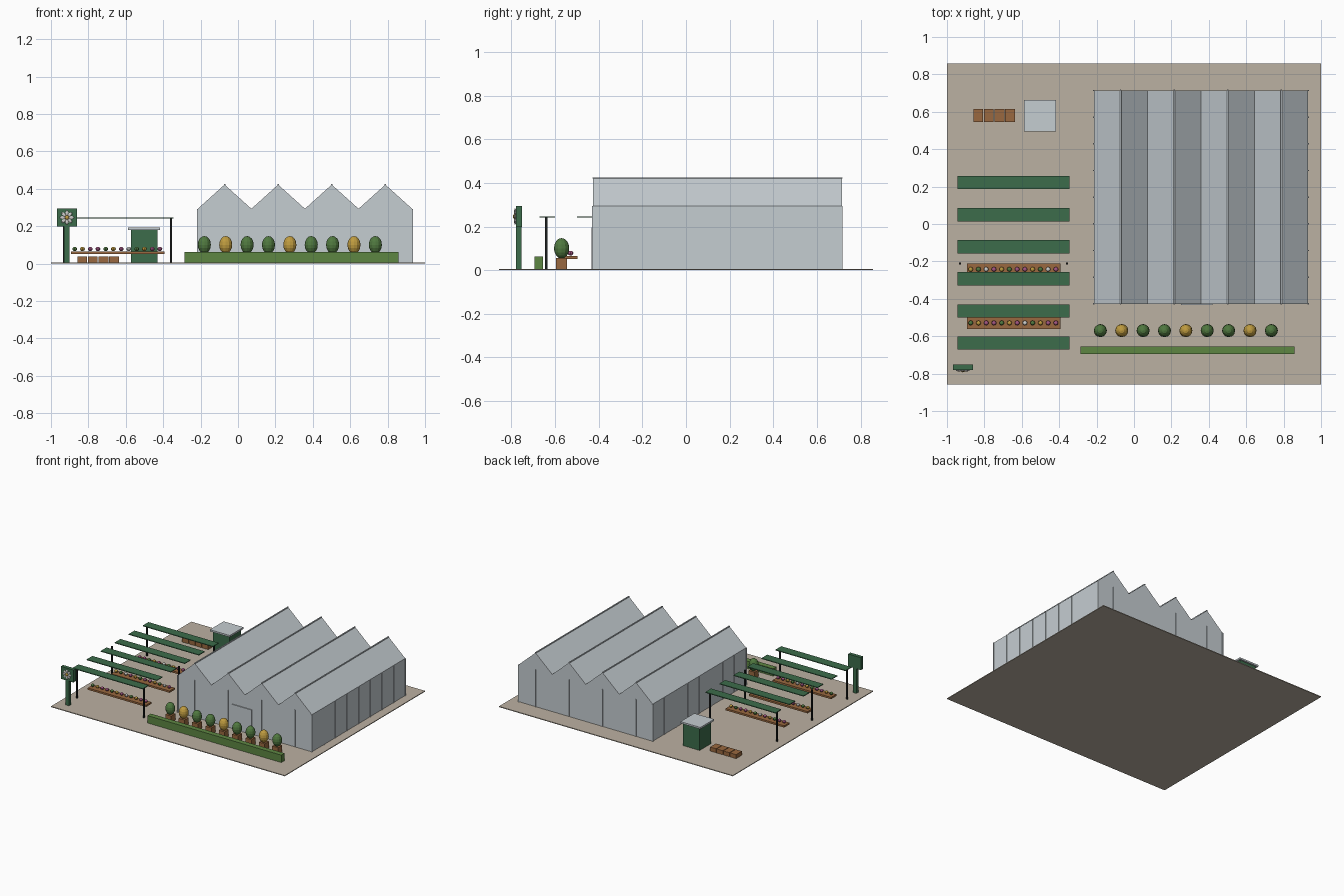
import bpy, bmesh, math
from mathutils import Matrix, Vector

if "Cube" in bpy.data.objects:
    bpy.data.objects.remove(bpy.data.objects["Cube"], do_unlink=True)


def material(name, r, g, b):
    m = bpy.data.materials.new(name)
    m.use_nodes = True
    m.diffuse_color = (r, g, b, 1)
    m.node_tree.nodes["Principled BSDF"].inputs["Base Color"].default_value = (r, g, b, 1)
    return m


PAVING = material("paving", 0.50, 0.44, 0.36)
GLASS = material("pale glass", 0.56, 0.61, 0.64)
GREEN = material("dark green paint", 0.045, 0.15, 0.07)
HEDGE = material("hedge green", 0.11, 0.24, 0.055)
LEAF = material("leaf green", 0.08, 0.19, 0.05)
GOLD = material("golden foliage", 0.52, 0.33, 0.05)
WOOD = material("brown wood", 0.32, 0.14, 0.05)
BLACK = material("black metal", 0.012, 0.014, 0.014)
PINK = material("pink blossom", 0.36, 0.09, 0.22)
WHITE = material("pale petal", 0.62, 0.62, 0.60)


def finish(name, bm, mat):
    bmesh.ops.recalc_face_normals(bm, faces=bm.faces)
    me = bpy.data.meshes.new(name)
    bm.to_mesh(me)
    bm.free()
    me.materials.append(mat)
    ob = bpy.data.objects.new(name, me)
    bpy.context.scene.collection.objects.link(ob)
    return ob


def box(name, mat, x, y, z):
    """Box from (min, max) pairs on each axis."""
    bm = bmesh.new()
    size = [b - a for a, b in (x, y, z)]
    mid = [(a + b) / 2 for a, b in (x, y, z)]
    bmesh.ops.create_cube(bm, size=1, matrix=Matrix.Translation(mid) @ Matrix.Diagonal((*size, 1)))
    return finish(name, bm, mat)


def around(c, w):
    return (c - w / 2, c + w / 2)


def ball(name, mat, centre, radii, seg=12, rings=8, turn=0):
    bm = bmesh.new()
    mx = Matrix.Translation(centre) @ Matrix.Rotation(turn, 4, "Y") @ Matrix.Diagonal((*radii, 1))
    bmesh.ops.create_uvsphere(bm, u_segments=seg, v_segments=rings, radius=1, matrix=mx)
    return finish(name, bm, mat)


# Ground slab
TOP = 0.006
box("ground", PAVING, (-1, 1), (-0.857, 0.857), (0, TOP))

# Greenhouse: four-bay sawtooth profile pushed front to back
X0, BAY, BAYS = -0.215, 0.2865, 4
FRONT, BACK, EAVE, RIDGE = -0.427, 0.714, 0.293, 0.422
X1 = X0 + BAY * BAYS
outline = [(X0, 0.003)]
for i in range(BAYS):
    outline += [(X0 + BAY * i, EAVE), (X0 + BAY * (i + 0.5), RIDGE)]
outline += [(X1, EAVE), (X1, 0.003)]
bm = bmesh.new()
face = bm.faces.new([bm.verts.new((x, FRONT, z)) for x, z in outline])
ext = bmesh.ops.extrude_face_region(bm, geom=[face])
moved = [v for v in ext["geom"] if isinstance(v, bmesh.types.BMVert)]
bmesh.ops.translate(bm, verts=moved, vec=Vector((0, BACK - FRONT, 0)))
finish("greenhouse", bm, GLASS)

# Ridge caps, and glazing bars on the end and side walls
for i in range(BAYS):
    x = X0 + BAY * (i + 0.5)
    box("ridge_cap", GLASS, around(x, 0.008), (FRONT - 0.002, BACK + 0.002), around(RIDGE, 0.006))
    for y in (FRONT, BACK):
        box("end_glazing_bar", GLASS, around(x, 0.007), around(y, 0.008), (0.003, EAVE))
for i in range(9):
    y = FRONT + (BACK - FRONT) * i / 8
    for x in (X0, X1):
        box("side_glazing_bar", GLASS, around(x, 0.008), around(y, 0.007), (0.003, EAVE))

# Door on the front wall
box("door", GLASS, (0.25, 0.42), (FRONT - 0.007, FRONT + 0.002), (0.003, 0.195))

# Clipped hedge
box("hedge", HEDGE, (-0.287, 0.857), (-0.695, -0.655), (0.001, 0.063))

# Row of potted topiary
for i in range(9):
    x, y = -0.18 + 0.1143 * i, -0.57
    box("topiary_pot", WOOD, around(x, 0.05), around(y, 0.05), (0.001, 0.056))
    ball("topiary", GOLD if i % 3 == 1 else LEAF, (x, y, 0.1), (0.035, 0.035, 0.047))

# Shade slats on slender posts
for i in range(6):
    box("shade_slat", GREEN, (-0.945, -0.345), around(0.221 - 0.1713 * i, 0.07), (0.241, 0.247))
for y in (-0.64, -0.212, 0.216):
    for x in (-0.93, -0.358):
        box("shade_post", BLACK, around(x, 0.01), around(y, 0.01), (0.001, 0.242))

# Display tables with rows of flowers
blooms = (LEAF, GOLD, PINK, PINK, LEAF, GOLD, PINK, WHITE)
for t in range(3):
    y = -0.529 + 0.287 * t
    box("display_table", WOOD, (-0.893, -0.393), around(y, 0.064), (0.05, 0.064))
    for i in range(12):
        x = -0.873 + 0.0414 * i
        ball("flower", blooms[(i * (1 + 2 * (t % 2)) + t) % 8], (x, y, 0.078), (0.013, 0.013, 0.011), 8, 6)

# Wooden crates
for i in range(4):
    box("crate", WOOD, around(-0.833 + 0.0567 * i, 0.052), (0.545, 0.615), (0.001, 0.037))

# Shed
box("shed", GREEN, (-0.572, -0.43), (0.51, 0.65), (0.001, 0.18))
box("shed_roof", GLASS, (-0.587, -0.417), (0.495, 0.663), (0.18, 0.193))

# Signboard with a flower ornament
SX, SZ = -0.915, 0.246
box("sign_post", GREEN, around(SX, 0.028), around(-0.766, 0.024), (0.001, 0.21))
box("sign_board", GREEN, around(SX, 0.108), around(-0.766, 0.028), (0.198, 0.294))
for i in range(8):
    a = math.tau * i / 8
    c = (SX + 0.023 * math.cos(a), -0.783, SZ - 0.023 * math.sin(a))
    ball("ornament_petal", WHITE, c, (0.015, 0.005, 0.009), 8, 6, a)
ball("ornament_centre", GOLD, (SX, -0.784, SZ), (0.012, 0.009, 0.012), 10, 6)
